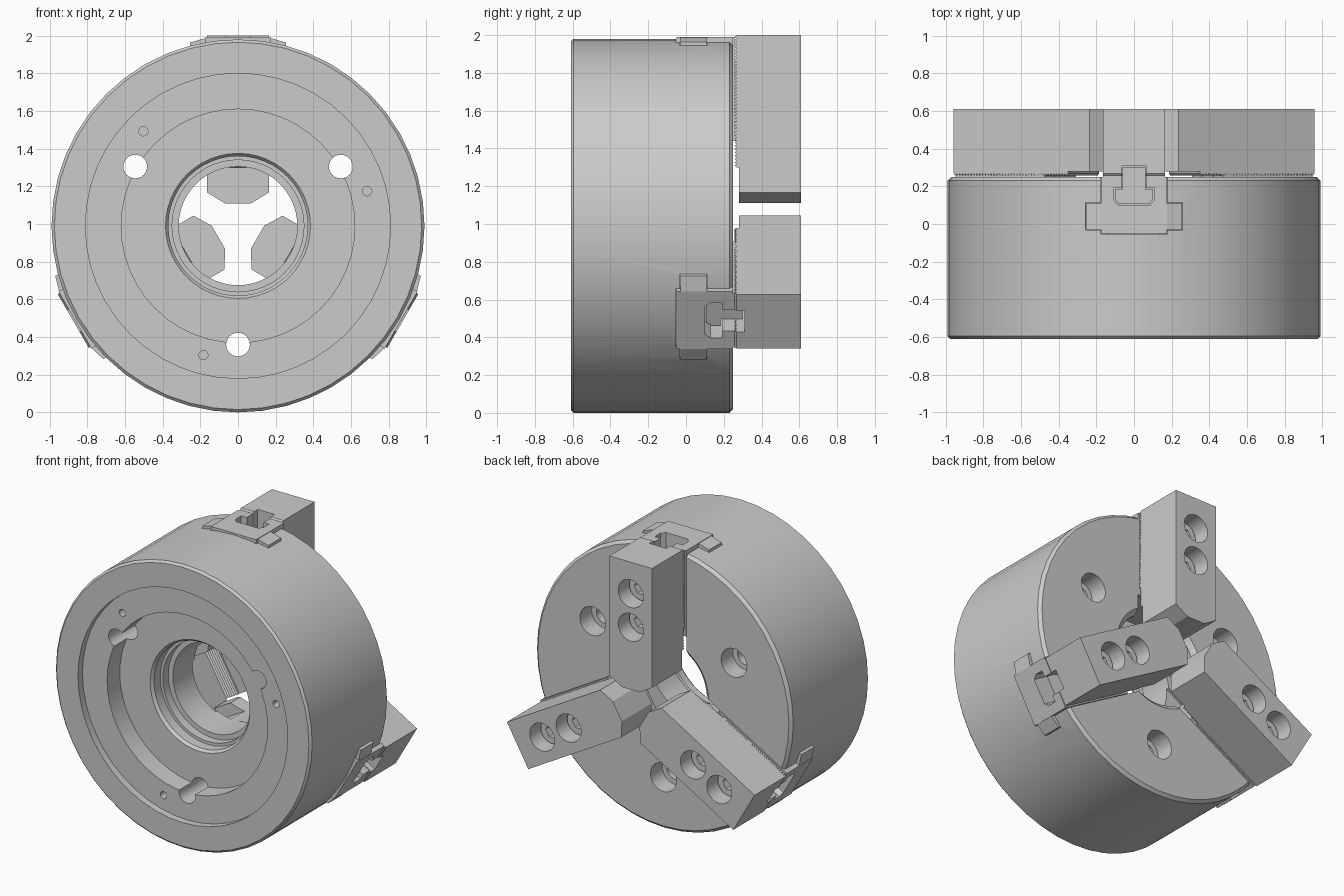
import bpy, bmesh
from math import pi, sin, cos, radians
from mathutils import Matrix

if "Cube" in bpy.data.objects:
    bpy.data.objects.remove(bpy.data.objects["Cube"])

CZ = 0.99                                   # height of the chuck axis
MAP = {'x': lambda a, b, t: (t, a, b), 'y': lambda a, b, t: (a, t, b), 'z': lambda a, b, t: (a, b, t)}


def finish(name, bm):
    bmesh.ops.recalc_face_normals(bm, faces=bm.faces)
    me = bpy.data.meshes.new(name)
    bm.to_mesh(me)
    bm.free()
    ob = bpy.data.objects.new(name, me)
    bpy.context.collection.objects.link(ob)
    return ob


def prism(name, pts, axis, lo, hi):
    """Extrude a closed outline along an axis."""
    bm = bmesh.new()
    a, b = [[bm.verts.new(MAP[axis](p, q, t)) for p, q in pts] for t in (lo, hi)]
    n = len(pts)
    bm.faces.new(a)
    bm.faces.new(b)
    for i in range(n):
        j = (i + 1) % n
        bm.faces.new((a[i], a[j], b[j], b[i]))
    return finish(name, bm)


def cyl(name, r, y0, y1, x=0, z=0, n=24):
    pts = [(x + r * cos(2 * pi * i / n), z + r * sin(2 * pi * i / n)) for i in range(n)]
    return prism(name, pts, 'y', y0, y1)


def lathe(name, prof, n=48):
    """Spin a closed (radius, y) outline round the y axis."""
    bm = bmesh.new()
    rings = [[bm.verts.new((r * sin(2 * pi * i / n), y, r * cos(2 * pi * i / n))) for r, y in prof]
             for i in range(n)]
    m = len(prof)
    for i in range(n):
        a, b = rings[i], rings[(i + 1) % n]
        for k in range(m):
            l = (k + 1) % m
            bm.faces.new((a[k], a[l], b[l], b[k]))
    return finish(name, bm)


def cut(ob, *cutters):
    bpy.context.view_layer.objects.active = ob
    for c in cutters:
        mod = ob.modifiers.new("cut", 'BOOLEAN')
        mod.operation, mod.solver, mod.object = 'DIFFERENCE', 'EXACT', c
        bpy.ops.object.modifier_apply(modifier=mod.name)
        bpy.data.objects.remove(c)


def mirror(pts):
    """Close a right-hand outline with its mirror image."""
    return pts + [(-x, y) for x, y in reversed(pts)]


def smooth(ob):
    bpy.ops.object.select_all(action='DESELECT')
    ob.select_set(True)
    bpy.context.view_layer.objects.active = ob
    bpy.ops.object.shade_smooth_by_angle(angle=radians(30))


# Chuck body: chamfered drum, stepped front recess, stepped bore
body = lathe("chuck_body", [
    (0.975, -0.61), (0.99, -0.595), (0.99, 0.23), (0.97, 0.25), (0.35, 0.25), (0.315, 0.22),
    (0.315, -0.27), (0.35, -0.27), (0.35, -0.33), (0.37, -0.33), (0.37, -0.40), (0.385, -0.42),
    (0.62, -0.42), (0.62, -0.56), (0.81, -0.56), (0.81, -0.61)])
SLOT = mirror([(0.178, 0.4), (0.178, 0.113), (0.258, 0.113), (0.258, -0.033), (0.178, -0.033), (0.178, -0.053)])
for k in range(3):
    # T-slot for the jaw
    s = prism("slot_cutter", SLOT, 'z', 0.1, 1.2)
    s.data.transform(Matrix.Rotation(k * 2 * pi / 3, 4, 'Y'))
    cut(body, s)
    # Mounting hole with counterbore, and small blind hole
    a, p = radians(30 + 120 * k), radians(15 + 120 * k)
    x, z = 0.63 * cos(a), 0.63 * sin(a)
    cut(body, cyl("hole_cutter", 0.063, -0.8, 0.4, x, z),
        cyl("bore_cutter", 0.1, 0.12, 0.4, x, z),
        cyl("pin_cutter", 0.025, -0.8, -0.46, 0.71 * cos(p), 0.71 * sin(p), 12))
body.location.z = CZ
smooth(body)


def teeth(r0, r1, lo, hi, pitch=0.0175):
    n = round((r1 - r0) / pitch)
    return [(lo if i % 2 else hi, r0 + (r1 - r0) * i / (2 * n)) for i in range(2 * n + 1)]


def nut_slot():
    return prism("nut_slot_cutter", mirror([(0.065, 0.31), (0.065, 0.19), (0.108, 0.19),
                                            (0.108, 0.13), (0.085, 0.10)]), 'z', 0.42, 1.2)


parts = []

# Master jaw: core with nut slot, two sloped wings, two serrated strips
core = prism("master_jaw", mirror([(0.175, 0.25), (0.175, -0.05)]), 'z', 0.40, 1.0)
cut(core, nut_slot())
parts.append(core)
for side, s in (("left", -1), ("right", 1)):
    parts.append(prism("master_jaw_wing_" + side, [(s * 0.17, 0.40), (s * 0.255, 0.40), (s * 0.255, 0.973),
                                                   (s * 0.17, 0.998)], 'y', -0.03, 0.11))
    strip = [(0.245, 0.45)] + teeth(0.45, 1.0, 0.256, 0.267) + [(0.245, 1.0)]
    lo, hi = sorted((s * 0.065, s * 0.165))
    parts.append(prism("serration_" + side, strip, 'x', lo, hi))

# Top jaw: serrated underside, tapered nose, nut groove, two counterbores
prof = [(0.61, 0.12), (0.28, 0.12), (0.28, 0.31)] + teeth(0.31, 1.01, 0.257, 0.268) + [(0.61, 1.01)]
jaw = prism("top_jaw", prof, 'x', -0.165, 0.165)
for s in (-1, 1):
    cut(jaw, prism("nose_cutter", [(s * 0.07, 0.12), (s * 0.165, 0.178), (s * 0.3, 0.26), (s * 0.3, 0.0),
                                   (s * 0.07, 0.0)], 'y', 0.1, 0.8))
cut(jaw, nut_slot())
for r in (0.555, 0.79):
    cut(jaw, cyl("counterbore_cutter", 0.097, 0.39, 0.8, 0, r))
parts.append(jaw)

# Socket-head screws
for i, r in enumerate((0.555, 0.79)):
    screw = cyl("jaw_screw_%d" % (i + 1), 0.088, 0.385, 0.50, 0, r)
    cut(screw, cyl("socket_cutter", 0.05, 0.43, 0.8, 0, r, 6))
    parts.append(screw)

# T-nut
parts.append(prism("t_nut", mirror([(0.06, 0.30), (0.06, 0.183), (0.1, 0.183), (0.1, 0.133), (0.08, 0.105)]),
                   'z', 0.45, 0.88))

# Place the jaw assembly three times round the axis
for ob in parts:
    smooth(ob)
    for k in range(3):
        inst = ob if k == 0 else ob.copy()
        if k:
            bpy.context.collection.objects.link(inst)
        inst.matrix_world = Matrix.Translation((0, 0, CZ)) @ Matrix.Rotation(k * 2 * pi / 3, 4, 'Y')
